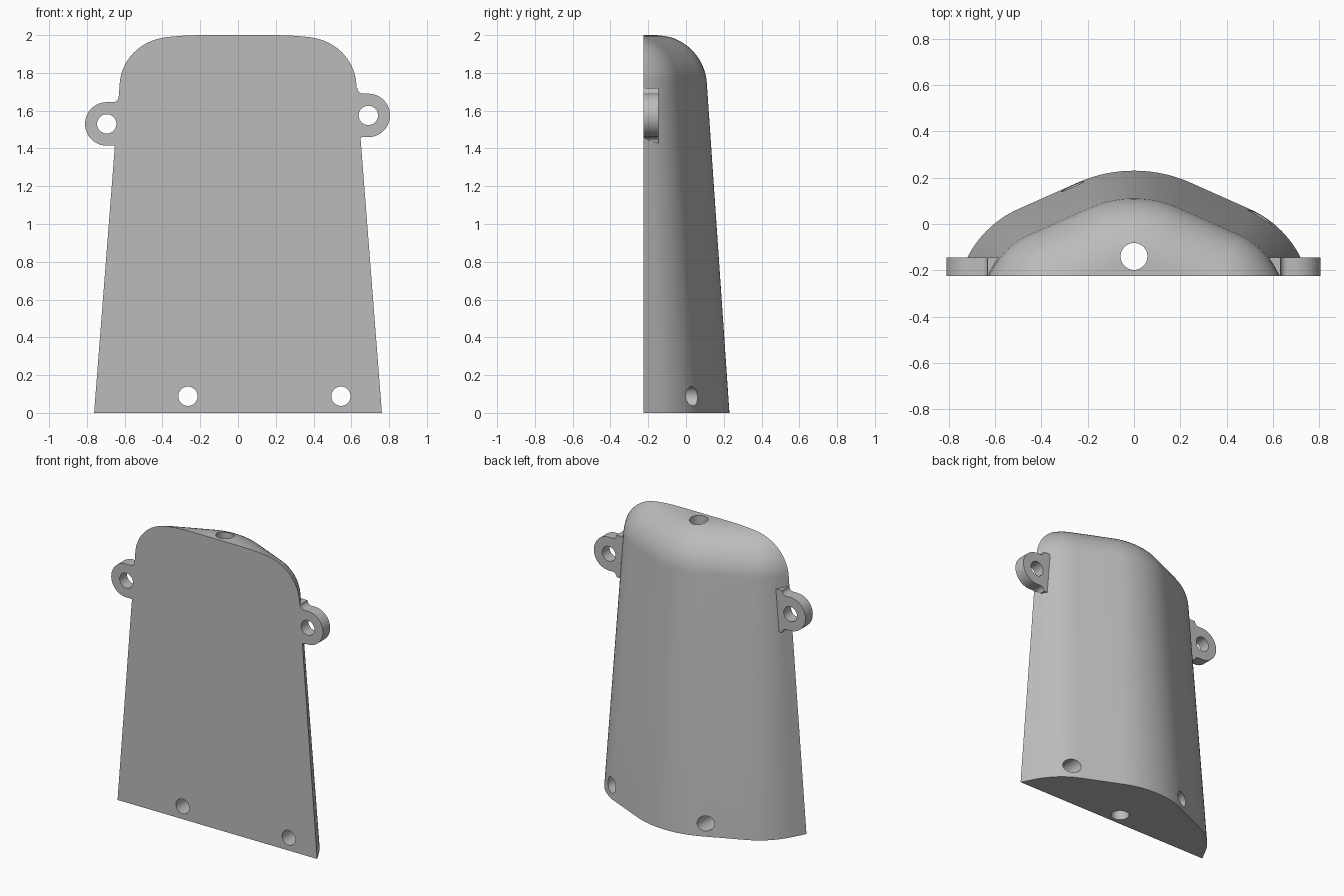
import bpy, bmesh
from math import sin, cos, tan, radians, pi
from mathutils import Matrix

if "Cube" in bpy.data.objects:
    bpy.data.objects.remove(bpy.data.objects["Cube"], do_unlink=True)

FRONT = -0.225          # flat front plane
TOP, ROUND = 2.0, 0.27  # height and radius of the rounded top
DRAFT = 0.12            # inward lean of the walls up to the rounding
SLOPE, SIDE = radians(24), radians(62)

grey = bpy.data.materials.new("grey plastic")
grey.use_nodes = True
grey.diffuse_color = (0.5, 0.5, 0.5, 1)
grey.node_tree.nodes["Principled BSDF"].inputs["Base Color"].default_value = (0.5, 0.5, 0.5, 1)


def make_object(name, bm):
    bmesh.ops.recalc_face_normals(bm, faces=bm.faces)
    mesh = bpy.data.meshes.new(name)
    bm.to_mesh(mesh)
    bm.free()
    mesh.materials.append(grey)
    obj = bpy.data.objects.new(name, mesh)
    bpy.context.collection.objects.link(obj)
    return obj


def arc(cx, cy, radius, start, end, steps):
    """Points on an arc, angles measured from the +y direction."""
    angles = [start + (end - start) * i / steps for i in range(steps + 1)]
    return [(cx + radius * sin(a), cy + radius * cos(a)) for a in angles]


def section(inset):
    """Horizontal outline moved inward; runs past the front plane."""
    crest, shoulder = 0.6, 0.45
    crest_y = 0.23 - crest
    x = 0.5
    y = crest_y + crest * cos(SLOPE) - (x - crest * sin(SLOPE)) * tan(SLOPE)
    half = arc(0, crest_y, crest - inset, 0, SLOPE, 10)
    half += arc(x - shoulder * sin(SLOPE), y - shoulder * cos(SLOPE),
                shoulder - inset, SLOPE, SIDE, 14)
    ex, ey = half[-1]
    half.append((ex + 0.3 * cos(SIDE), ey - 0.3 * sin(SIDE)))
    return [(-px, py) for px, py in reversed(half[1:])] + half


# Body: drafted walls and rounded top, sliced flat at the front
levels = [(0, 0)]
lean = radians(4)
for i in range(17):
    t = lean + (pi / 2 - lean) * i / 16
    levels.append((TOP - ROUND + ROUND * sin(t), DRAFT + ROUND * (cos(lean) - cos(t))))
bm = bmesh.new()
rings = [[bm.verts.new((x, y, z)) for x, y in section(d)] for z, d in levels]
for low, high in zip(rings, rings[1:]):
    for i in range(len(low)):
        j = (i + 1) % len(low)
        bm.faces.new((low[i], low[j], high[j], high[i]))
bm.faces.new(rings[0])
bm.faces.new(rings[-1])
bmesh.ops.recalc_face_normals(bm, faces=bm.faces)
cut = bmesh.ops.bisect_plane(bm, geom=bm.verts[:] + bm.edges[:] + bm.faces[:],
                             plane_co=(0, FRONT, 0), plane_no=(0, -1, 0), clear_outer=True)
rim = [e for e in cut["geom_cut"] if isinstance(e, bmesh.types.BMEdge)]
bmesh.ops.contextual_create(bm, geom=rim)
body = make_object("housing_body", bm)


def make_lug(name, side, x, z):
    """Flat mounting ear with a round end and flared root."""
    r, flare = 0.115, 0.03
    root = 0.632
    top = arc(root + flare, r + flare, flare, -pi / 2, -pi, 6)
    outline = [(0.54, r + flare)] + top + arc(x, 0, r, 0, pi, 32)
    outline += [(px, -pz) for px, pz in reversed(top)] + [(0.54, -r - flare)]
    b = bmesh.new()
    face = b.faces.new([b.verts.new((side * px, FRONT, z + pz)) for px, pz in outline])
    ext = bmesh.ops.extrude_face_region(b, geom=[face])
    moved = [v for v in ext["geom"] if isinstance(v, bmesh.types.BMVert)]
    bmesh.ops.translate(b, verts=moved, vec=(0, 0.08, 0))
    return make_object(name, b)


def make_drill(name, radius, place, vertical=False):
    b = bmesh.new()
    bmesh.ops.create_cone(b, cap_ends=True, segments=40, radius1=radius, radius2=radius, depth=5)
    turn = Matrix() if vertical else Matrix.Rotation(pi / 2, 4, "X")
    bmesh.ops.transform(b, matrix=Matrix.Translation(place) @ turn, verts=b.verts)
    return make_object(name, b)


def combine(tool, operation):
    """Apply a boolean to the body, then drop the tool."""
    mod = body.modifiers.new(operation.lower(), "BOOLEAN")
    mod.operation, mod.solver, mod.object = operation, "EXACT", tool
    bpy.context.view_layer.objects.active = body
    bpy.ops.object.modifier_apply(modifier=mod.name)
    bpy.data.objects.remove(tool, do_unlink=True)


# Mounting ears, one slightly higher than the other
ears = [("left_ear", 1, 0.69, 1.575), ("right_ear", -1, 0.695, 1.53)]
for ear in ears:
    combine(make_lug(*ear), "UNION")

# Ear holes, two lower cross holes and the long vertical bore
for name, side, x, z in ears:
    combine(make_drill(name + "_hole", 0.051, (side * x, 0, z)), "DIFFERENCE")
for x in (-0.265, 0.545):
    combine(make_drill("lower_hole", 0.051, (x, 0, 0.088)), "DIFFERENCE")
combine(make_drill("vertical_bore", 0.058, (0, -0.14, 1), True), "DIFFERENCE")

# Smooth curves, crisp edges
bpy.ops.object.select_all(action="DESELECT")
body.select_set(True)
bpy.context.view_layer.objects.active = body
bpy.ops.object.shade_smooth_by_angle(angle=radians(25))
